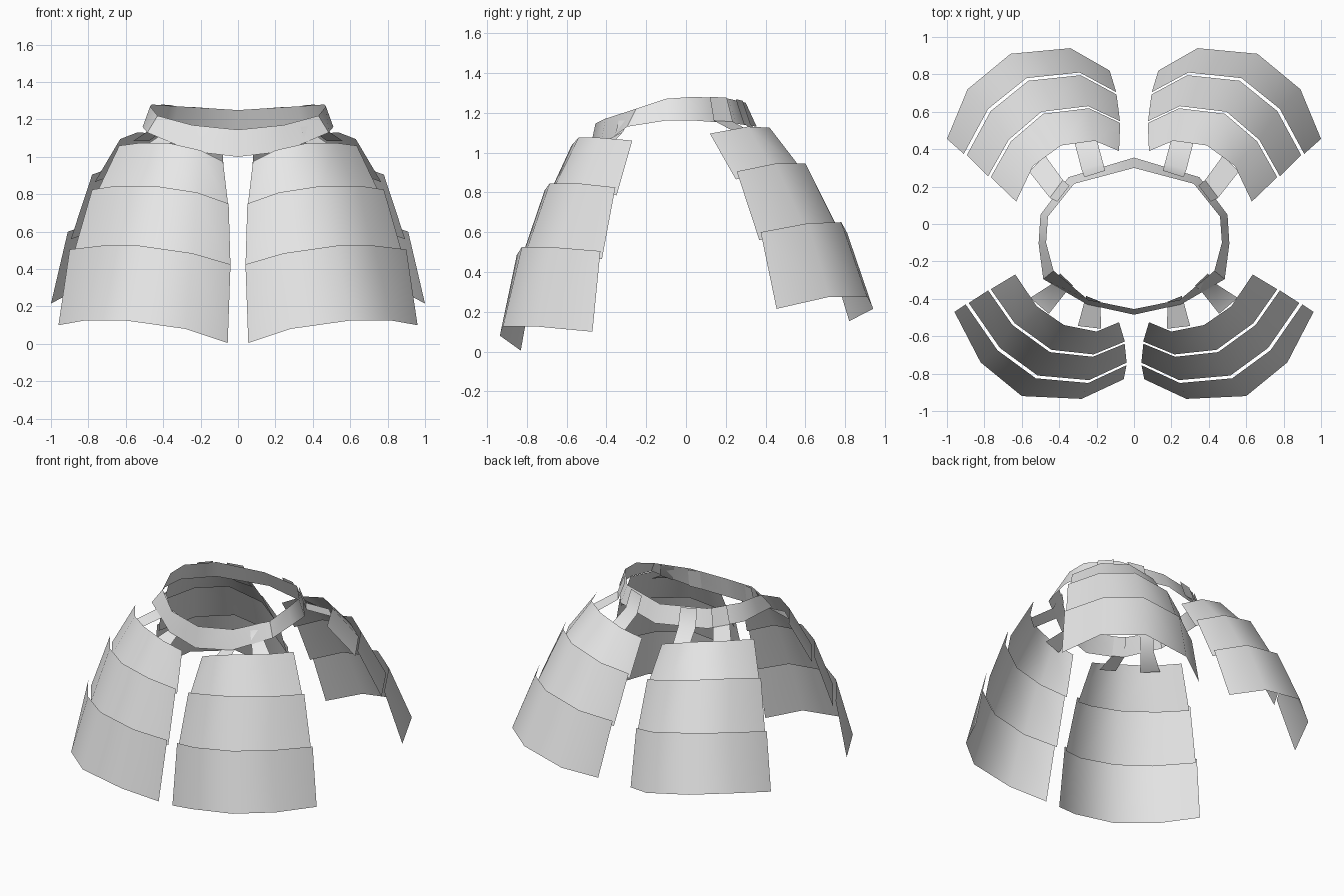
import bpy, bmesh, math
from mathutils import Vector

if "Cube" in bpy.data.objects:
    bpy.data.objects.remove(bpy.data.objects["Cube"], do_unlink=True)

# single plain grey material
grey = bpy.data.materials.new("plain_grey")
grey.use_nodes = True
COLOUR = (0.8, 0.8, 0.8, 1)
grey.diffuse_color = COLOUR
grey.node_tree.nodes["Principled BSDF"].inputs["Base Color"].default_value = COLOUR


def sheet(name, rows, closed=False):
    """Thin sheet lofted through rows of points, normals facing away from the z axis."""
    bm = bmesh.new()
    grid = [[bm.verts.new(p) for p in row] for row in rows]
    n = len(rows[0])
    for a, b in zip(grid, grid[1:]):
        for i in range(n if closed else n - 1):
            j = (i + 1) % n
            bm.faces.new((a[i], a[j], b[j], b[i]))
    bm.normal_update()
    if sum(f.normal.dot(Vector((*f.calc_center_median().xy, 0))) for f in bm.faces) < 0:
        bmesh.ops.reverse_faces(bm, faces=bm.faces[:])
    mesh = bpy.data.meshes.new(name)
    bm.to_mesh(mesh)
    bm.free()
    mesh.materials.append(grey)
    obj = bpy.data.objects.new(name, mesh)
    bpy.context.collection.objects.link(obj)
    bpy.ops.object.select_all(action='DESELECT')
    obj.select_set(True)
    bpy.context.view_layer.objects.active = obj
    bpy.ops.object.shade_smooth_by_angle(angle=math.radians(40))
    return obj


def side(points, s):
    return [(s * x, y, z) for x, y, z in points]


def tucked(row, drop):
    """Lower edge of a plate: pulled in and down beneath the next plate's top edge."""
    return [(x * 0.982, y * 0.982, z - drop) for x, y, z in row]


# waist band: half outlines of the upper rim and lower edge, back to front
RIM = [(0, .30, 1.25), (.32, .215, 1.27), (.46, .04, 1.28), (.47, -.10, 1.27),
       (.43, -.25, 1.22), (.245, -.405, 1.17), (0, -.455, 1.145)]
HEM = [(0, .355, 1.13), (.35, .25, 1.145), (.50, .05, 1.16), (.51, -.105, 1.16),
       (.485, -.295, 1.13), (.25, -.43, 1.03), (0, -.485, 1.0)]
sheet("waist_band", [h + side(h[-2:0:-1], -1) for h in (RIM, HEM)], closed=True)

# skirt plates: top edges of the three tiers and the bottom edge, outer end to centre
FRONT = [
    [(.635, -.27, 1.06), (.52, -.44, 1.075), (.375, -.54, 1.075), (.20, -.575, 1.035), (.08, -.525, .975)],
    [(.78, -.355, .825), (.65, -.54, .845), (.45, -.685, .845), (.22, -.71, .81), (.05, -.64, .75)],
    [(.90, -.43, .505), (.73, -.675, .525), (.525, -.825, .525), (.245, -.85, .485), (.04, -.755, .425)],
    [(.96, -.47, .10), (.82, -.74, .125), (.60, -.92, .125), (.28, -.935, .08), (.055, -.83, .005)]]
BACK = [
    [(.63, .12, 1.095), (.54, .31, 1.13), (.39, .42, 1.125), (.21, .445, 1.075), (.08, .39, 1.015)],
    [(.78, .255, .905), (.67, .45, .945), (.495, .60, .945), (.245, .63, .885), (.075, .55, .82)],
    [(.91, .375, .60), (.78, .615, .645), (.575, .78, .65), (.29, .81, .595), (.095, .705, .53)],
    [(1.0, .455, .215), (.89, .72, .275), (.66, .91, .275), (.34, .94, .215), (.13, .82, .153)]]
TIERS = ("upper", "middle", "lower")

# straps: (rim pair, hem pair, end pair tucked behind the panel)
STRAPS = {
    "front_inner": [[(.255, -.385, 1.17), (.18, -.415, 1.16)],
                    [(.265, -.415, 1.035), (.18, -.44, 1.025)],
                    [(.30, -.545, 1.0), (.175, -.56, .97)]],
    "front_outer": [[(.395, -.265, 1.21), (.325, -.33, 1.19)],
                    [(.43, -.315, 1.105), (.36, -.36, 1.075)],
                    [(.555, -.395, 1.02), (.455, -.48, 1.02)]],
    "back_inner": [[(.155, .285, 1.26), (.265, .25, 1.268)],
                   [(.165, .325, 1.14), (.28, .29, 1.145)],
                   [(.20, .455, 1.03), (.32, .445, 1.04)]],
    "back_outer": [[(.345, .205, 1.275), (.41, .12, 1.28)],
                   [(.38, .235, 1.155), (.45, .14, 1.16)],
                   [(.475, .365, 1.085), (.56, .28, 1.085)]],
}

for s, word in ((1, "left"), (-1, "right")):
    for place, edges in (("front", FRONT), ("back", BACK)):
        for k, tier in enumerate(TIERS):
            low = edges[k + 1] if k == 2 else tucked(edges[k + 1], 0.04)
            sheet(f"{place}_{word}_{tier}_plate", [side(edges[k], s), side(low, s)])
    for place, rows in STRAPS.items():
        sheet(f"{place}_{word}_strap", [side(r, s) for r in rows])
